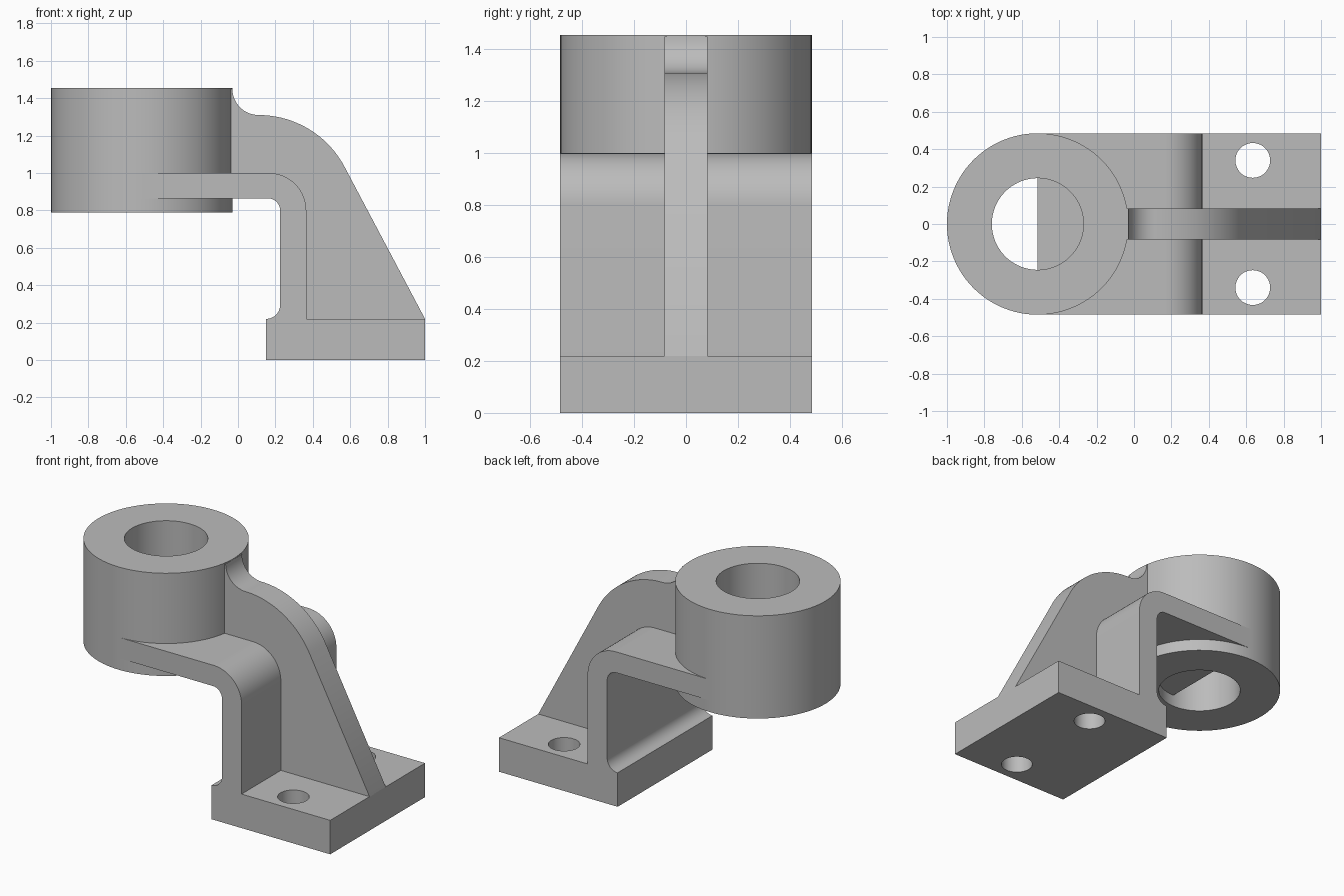
import bpy
import bmesh
from math import cos, sin, radians

cube = bpy.data.objects.get("Cube")
if cube:
    bpy.data.objects.remove(cube, do_unlink=True)

# One plain grey for the whole casting
grey = bpy.data.materials.new("cast_grey")
grey.use_nodes = True
colour = (0.5, 0.5, 0.5, 1)
grey.diffuse_color = colour
grey.node_tree.nodes["Principled BSDF"].inputs["Base Color"].default_value = colour

HALF_WIDTH = 0.485
BOSS_X = -0.515


def arc(cx, cz, r, start, end, steps=16):
    """Points on an arc in the side profile, angles in degrees."""
    angles = [radians(start + (end - start) * i / steps) for i in range(steps + 1)]
    return [(cx + r * cos(a), cz + r * sin(a)) for a in angles]


def finish(name, bm):
    bmesh.ops.recalc_face_normals(bm, faces=bm.faces[:])
    mesh = bpy.data.meshes.new(name)
    bm.to_mesh(mesh)
    bm.free()
    mesh.materials.append(grey)
    obj = bpy.data.objects.new(name, mesh)
    bpy.context.collection.objects.link(obj)
    return obj


def extrude_profile(name, points, half):
    """Side profile in x and z, extruded across y."""
    bm = bmesh.new()
    face = bm.faces.new([bm.verts.new((x, -half, z)) for x, z in points])
    out = bmesh.ops.extrude_face_region(bm, geom=[face])
    verts = [v for v in out["geom"] if isinstance(v, bmesh.types.BMVert)]
    bmesh.ops.translate(bm, verts=verts, vec=(0, 2 * half, 0))
    return finish(name, bm)


def smooth(obj):
    bpy.ops.object.select_all(action="DESELECT")
    obj.select_set(True)
    bpy.context.view_layer.objects.active = obj
    bpy.ops.object.shade_smooth_by_angle(angle=radians(30))


# Bracket: foot, upright and shelf in one bent profile
profile = [(0.15, 0), (1, 0), (1, 0.22), (0.365, 0.22)]
profile += arc(0.165, 0.8, 0.2, 0, 90)
profile += [(BOSS_X, 1.0), (BOSS_X, 0.865)]
profile += arc(0.16, 0.8, 0.065, 90, 0)
profile += arc(0.15, 0.295, 0.075, 0, -90)
bracket = extrude_profile("bracket", profile, HALF_WIDTH)

# Bolt holes through the foot
for side in (-1, 1):
    bpy.ops.mesh.primitive_cylinder_add(vertices=48, radius=0.093, depth=0.6,
                                        location=(0.635, side * 0.34, 0.1))
    cutter = bpy.context.object
    cutter.name = "bolt_hole_cutter"
    cutter.hide_render = True
    cutter.data.materials.append(grey)
    hole = bracket.modifiers.new("bolt_hole", "BOOLEAN")
    hole.operation = "DIFFERENCE"
    hole.solver = "EXACT"
    hole.object = cutter
    bpy.ops.object.select_all(action="DESELECT")
    bpy.context.view_layer.objects.active = bracket
    bracket.select_set(True)
    bpy.ops.object.modifier_apply(modifier=hole.name)
    bpy.data.objects.remove(cutter, do_unlink=True)
smooth(bracket)

# Central rib: hollow fillet at the boss, round shoulder, straight slope
rib_profile = [(0.3, 0.21), (1, 0.21), (1, 0.22)]
rib_profile += arc(0.11, 0.79, 0.52, 28, 90, 24)
rib_profile += arc(0.11, 1.45, 0.14, 270, 180)[1:]
rib_profile += [(-0.04, 1.45), (-0.04, 0.95), (0.15, 0.95), (0.3, 0.8)]
smooth(extrude_profile("rib", rib_profile, 0.083))

# Boss: a thick ring, turned from a rectangular section
bm = bmesh.new()
section = [(0.245, 0.79), (HALF_WIDTH, 0.79), (HALF_WIDTH, 1.455), (0.245, 1.455)]
ring = [bm.verts.new((BOSS_X + r, 0, z)) for r, z in section]
edges = [bm.edges.new((ring[i], ring[(i + 1) % 4])) for i in range(4)]
bmesh.ops.spin(bm, geom=ring + edges, cent=(BOSS_X, 0, 0), axis=(0, 0, 1),
               angle=radians(360), steps=96, use_merge=True)
bmesh.ops.remove_doubles(bm, verts=bm.verts[:], dist=0.0001)
smooth(finish("boss", bm))
